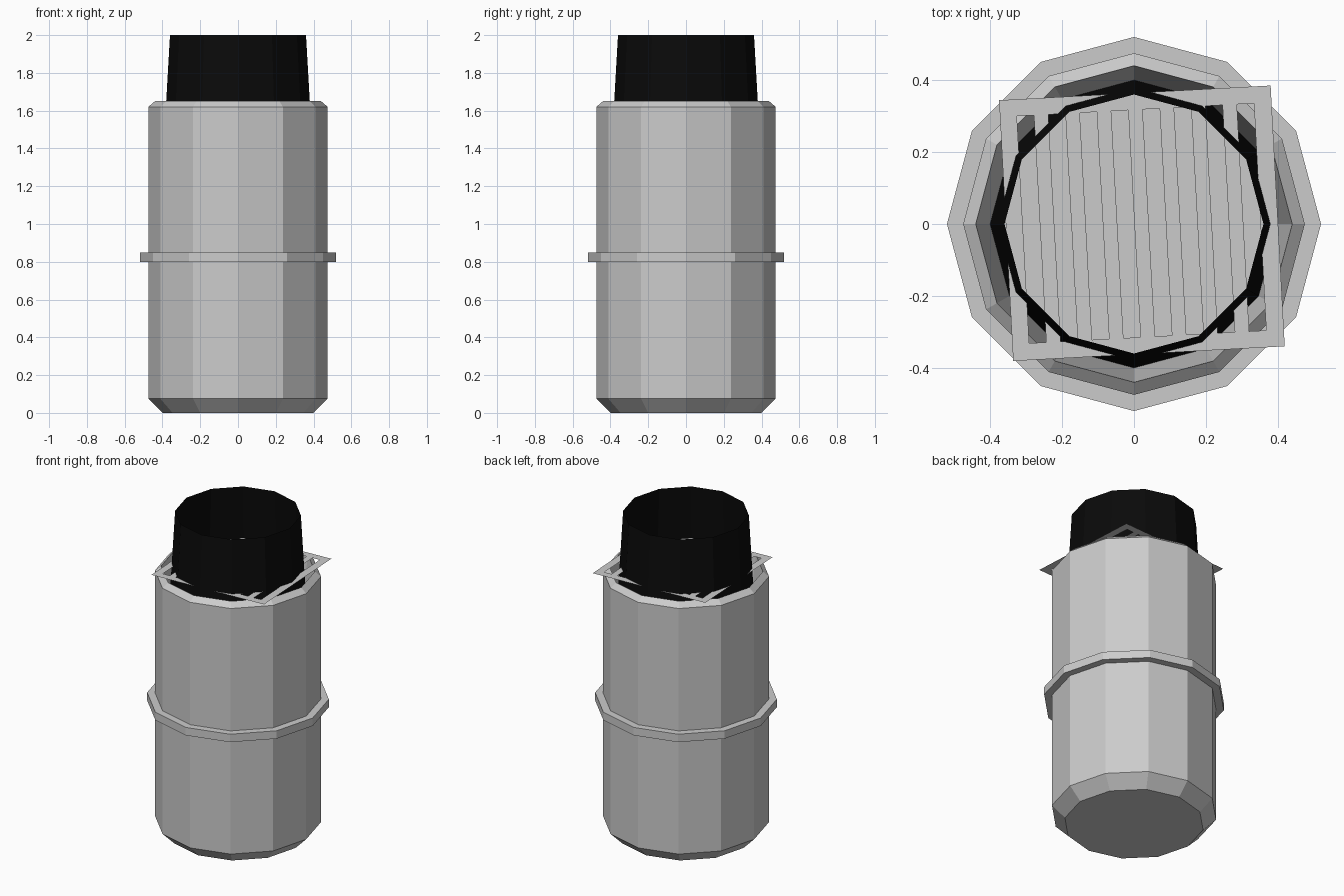
import bpy, bmesh
from math import cos, sin, pi, radians

if "Cube" in bpy.data.objects:
    bpy.data.objects.remove(bpy.data.objects["Cube"])

SIDES = 12


def make_object(name, bm, color=None):
    mesh = bpy.data.meshes.new(name)
    bm.to_mesh(mesh)
    bm.free()
    obj = bpy.data.objects.new(name, mesh)
    bpy.context.collection.objects.link(obj)
    if color:
        mat = bpy.data.materials.new(name + "_material")
        mat.diffuse_color = color
        mat.use_nodes = True
        mat.node_tree.nodes["Principled BSDF"].inputs["Base Color"].default_value = mat.diffuse_color
        mesh.materials.append(mat)
    return obj


def lathe(name, profile, cap_start=False, cap_end=False, closed=False, color=None):
    """Turn (radius, z) points, listed bottom-up on the outside, into a 12-sided shell."""
    bm = bmesh.new()
    rings = [[bm.verts.new((r * cos(2 * pi * i / SIDES), r * sin(2 * pi * i / SIDES), z))
              for i in range(SIDES)] for r, z in profile]
    pairs = list(zip(rings, rings[1:]))
    if closed:
        pairs.append((rings[-1], rings[0]))
    for a, b in pairs:
        for i in range(SIDES):
            j = (i + 1) % SIDES
            bm.faces.new((a[i], a[j], b[j], b[i]))
    if cap_start:
        bm.faces.new(rings[0][::-1])
    if cap_end:
        bm.faces.new(rings[-1])
    return make_object(name, bm, color)


# Barrel: chamfered base, bevelled lip, recessed fire pan
lathe("barrel", [(0.40, 0), (0.475, 0.075), (0.475, 1.62), (0.44, 1.65), (0.40, 1.3)],
      cap_start=True, cap_end=True)

# Raised band around the middle
lathe("barrel_band", [(0.47, 0.80), (0.52, 0.80), (0.52, 0.85), (0.47, 0.85)], closed=True)

# Open black sleeve rising out of the barrel
lathe("flame_sleeve", [(0.40, 1.3), (0.36, 2.0)], color=(0.003, 0.003, 0.003, 1))

# Flat slotted grate resting slightly askew on the rim
W, H, BORDER, SLOT, BAR, SLOTS = 0.756, 0.726, 0.047, 0.0475, 0.04, 8
xs = [-W / 2]
x = -W / 2 + BORDER
for _ in range(SLOTS):
    xs += [x, x + SLOT]
    x += SLOT + BAR
xs.append(W / 2)
ys = [-H / 2, -H / 2 + BORDER, H / 2 - BORDER, H / 2]
bm = bmesh.new()
grid = [[bm.verts.new((px, py, 0)) for py in ys] for px in xs]
for i in range(len(xs) - 1):
    for j in range(3):
        if j == 1 and i % 2 == 1:
            continue
        bm.faces.new((grid[i][j], grid[i + 1][j], grid[i + 1][j + 1], grid[i][j + 1]))
grate = make_object("grate", bm)
grate.location = (0.022, 0.002, 1.667)
grate.rotation_euler = (0, 0, radians(3.1))
